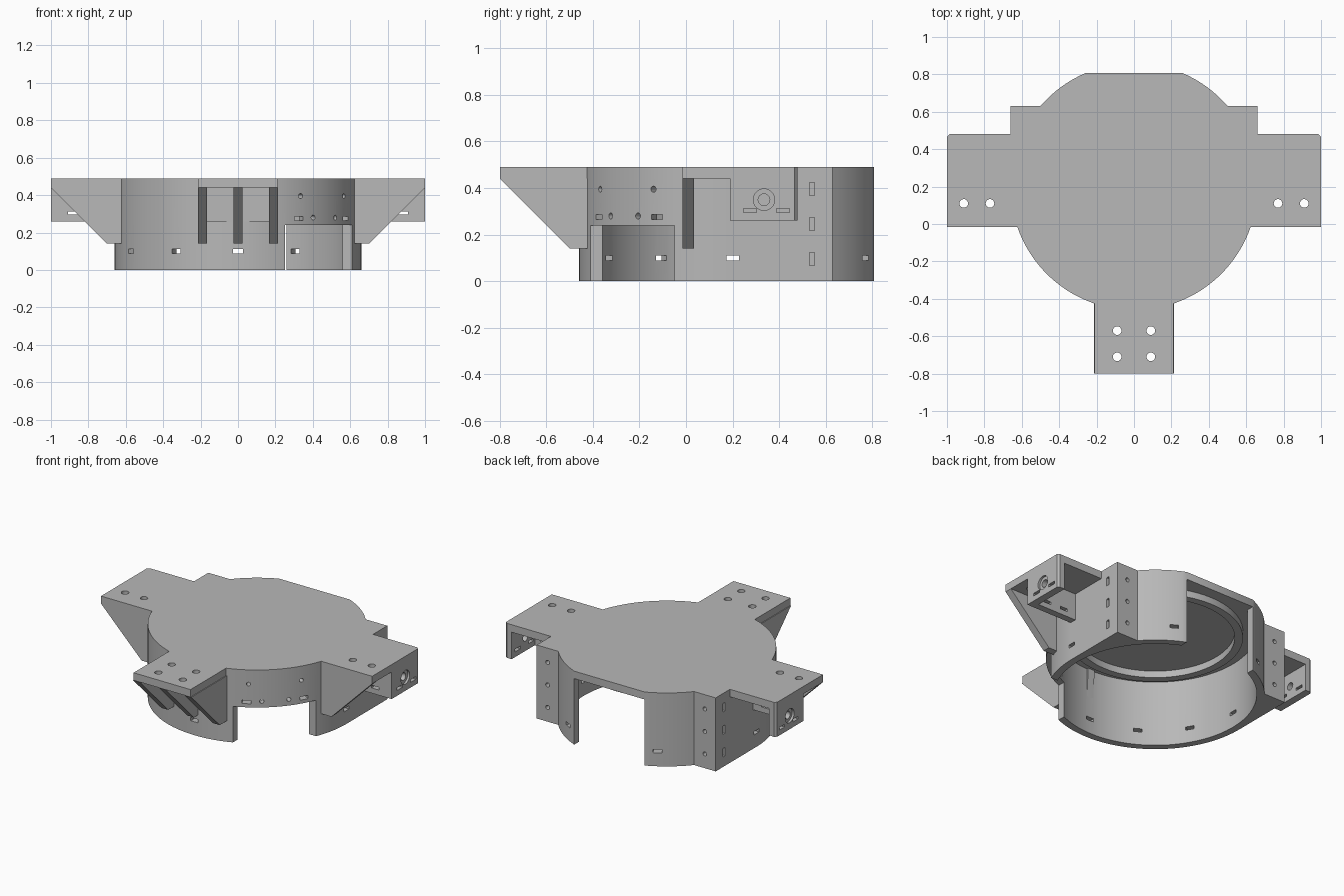
import bpy, bmesh, math
from mathutils import Matrix, Vector

if "Cube" in bpy.data.objects:
    bpy.data.objects.remove(bpy.data.objects["Cube"])

grey = bpy.data.materials.new("plain grey")
grey.use_nodes = True
grey.diffuse_color = (0.48, 0.48, 0.48, 1)
grey.node_tree.nodes["Principled BSDF"].inputs["Base Color"].default_value = grey.diffuse_color

R, INNER, CY = 0.66, 0.613, 0.2      # outer and inner radius, centre of the round body
TOP, UNDER = 0.49, 0.44              # deck top and underside


def finish(name, bm):
    bmesh.ops.recalc_face_normals(bm, faces=bm.faces)
    mesh = bpy.data.meshes.new(name)
    bm.to_mesh(mesh)
    bm.free()
    mesh.materials.append(grey)
    obj = bpy.data.objects.new(name, mesh)
    bpy.context.collection.objects.link(obj)
    return obj


def prism(name, points, low, high, axes="xyz"):
    """Extrude a flat outline; axes gives outline u, outline v, extrusion."""
    def place(u, v, w):
        d = dict(zip(axes, (u, v, w)))
        return (d["x"], d["y"], d["z"])
    bm = bmesh.new()
    face = bm.faces.new([bm.verts.new(place(u, v, low)) for u, v in points])
    new = bmesh.ops.extrude_face_region(bm, geom=[face])["geom"]
    shift = Vector(place(0, 0, high - low))
    bmesh.ops.translate(bm, vec=shift, verts=[g for g in new if isinstance(g, bmesh.types.BMVert)])
    return finish(name, bm)


def box(name, x0, x1, y0, y1, z0, z1):
    return prism(name, [(x0, y0), (x1, y0), (x1, y1), (x0, y1)], z0, z1)


def arc(start, end, steps, radius=R, cx=0, cy=CY):
    angles = [math.radians(start + (end - start) * i / steps) for i in range(steps + 1)]
    return [(cx + radius * math.cos(a), cy + radius * math.sin(a)) for a in angles]


def rod(u, v, radius, low, high, axes="xyz", sides=24):
    return prism("cutter", arc(0, 360, sides, radius, u, v)[:-1], low, high, axes)


def combine(obj, tools, operation="DIFFERENCE"):
    for tool in tools:
        mod = obj.modifiers.new("cut", "BOOLEAN")
        mod.operation, mod.solver, mod.object = operation, "EXACT", tool
        bpy.context.view_layer.update()
        result = obj.evaluated_get(bpy.context.evaluated_depsgraph_get())
        mesh = bpy.data.meshes.new_from_object(result)
        obj.modifiers.clear()
        obj.data = mesh
        bpy.data.objects.remove(tool)
    return obj


def radial(tool, degrees):
    """Turn a cutter lying along +x out to the given angle around the body."""
    tool.data.transform(Matrix.Translation((0, CY, 0)) @ Matrix.Rotation(math.radians(degrees), 4, "Z"))
    return tool


def radial_slot(degrees, z):
    return radial(box("cutter", 0.55, 0.75, -0.027, 0.027, z - 0.011, z + 0.011), degrees)


def radial_hole(degrees, z):
    return radial(rod(0, z, 0.013, 0.55, 0.75, "yzx", 16), degrees)


def mirrored(points):
    return [(-u, v) for u, v in reversed(points)]


# Round outline with square shoulders and a flat back
shoulder = [(R, CY), (R, 0.63), (0.5, 0.63)] + arc(40.7, 66.8, 10)
outline = shoulder + mirrored(shoulder) + arc(180, 360, 72)[1:-1]

# Deck with its three arms and their bolt holes
deck = prism("deck", outline, UNDER, TOP)
half = [(1, -0.015), (1, 0.467), (0.985, 0.48)]
arms = [prism("side_arms", half + mirrored(half), UNDER, TOP),
        box("front_arm", -0.21, 0.21, -0.8, -0.2, UNDER, TOP)]
combine(deck, arms, "UNION")
holes = [(s * x, 0.11) for s in (1, -1) for x in (0.77, 0.91)]
holes += [(s * 0.09, y) for s in (1, -1) for y in (-0.57, -0.71)]
combine(deck, [rod(x, y, 0.023, 0.4, 0.55) for x, y in holes])

# Skirt wall, open at the back and at one front quarter
skirt = prism("skirt_wall", outline, 0, UNDER)
combine(skirt, [rod(0, CY, INNER, -0.1, 0.6, sides=120),
                box("cutter", -0.26, 0.26, 0.5, 1, -0.1, 0.6),
                box("cutter", 0.25, 0.8, -0.6, -0.05, -0.1, 0.24)])
cuts = [radial_slot(a, 0.1) for a in (0, 60, 120, 180, 210, 240, 270, 300, 330)]
cuts += [radial_slot(-90 + a, 0.275) for a in (29.5, 60.5)]
cuts += [radial_hole(-90 + a, 0.395) for a in (30.5, 59)]
cuts += [radial_hole(-90 + a, 0.28) for a in (37.5, 52)]
for s in (1, -1):
    for z in (0.095, 0.245, 0.395):
        cuts.append(rod(s * 0.58, z, 0.014, 0.5, 0.7, "xzy", 16))
        cuts.append(box("cutter", *sorted((s * 0.56, s * 0.7)), 0.53, 0.552, z - 0.028, z + 0.028))
combine(skirt, cuts)

# Lip ring under the deck
lip = rod(0, CY, 0.53, 0.395, UNDER + 0.01, sides=96)
lip.name = "inner_lip"
combine(lip, [rod(0, CY, 0.48, 0.3, 0.6, sides=96)])

# Front ribs and the flat pad between them
rib = [(-0.8, UNDER), (-0.5, 0.14), (-0.42, 0.14), (-0.4, UNDER)]
for name, x in (("right", -0.19), ("middle", 0), ("left", 0.19)):
    prism(name + "_front_rib", rib, x - 0.025, x + 0.025, "yzx")
box("front_pad", -0.17, 0.17, -0.465, -0.425, 0.26, UNDER)

# Side gussets and open mounting boxes
for name, s in (("left", 1), ("right", -1)):
    gusset = [(s * x, z) for x, z in ((1, UNDER), (0.7, 0.14), (0.6, 0.14), (0.6, UNDER))]
    prism(name + "_gusset", gusset, -0.015, 0.035, "xzy")
    bracket = [(s * x, y) for x, y in ((0.64, 0.19), (1, 0.19), (1, 0.467), (0.985, 0.48),
                                      (0.95, 0.48), (0.95, 0.235), (0.64, 0.235))]
    mount = prism(name + "_mount", bracket, 0.26, UNDER)
    wall = sorted((s * 0.9, s * 1.1))
    tools = [rod(0.335, 0.35, 0.025, *wall, "yzx"),
             rod(0.335, 0.35, 0.046, *sorted((s * 0.985, s * 1.1)), "yzx", 32)]
    tools += [box("cutter", *wall, y - 0.028, y + 0.028, 0.295, 0.313) for y in (0.275, 0.417)]
    tools += [box("cutter", *sorted((s * (x - 0.028), s * (x + 0.028))), 0.1, 0.3, 0.295, 0.313)
              for x in (0.75, 0.88)]
    combine(mount, tools)

# Smooth the round surfaces, keep the corners sharp
for obj in bpy.context.collection.objects:
    obj.select_set(obj.type == "MESH")
    if obj.type == "MESH":
        bpy.context.view_layer.objects.active = obj
bpy.ops.object.shade_smooth_by_angle(angle=math.radians(25))
